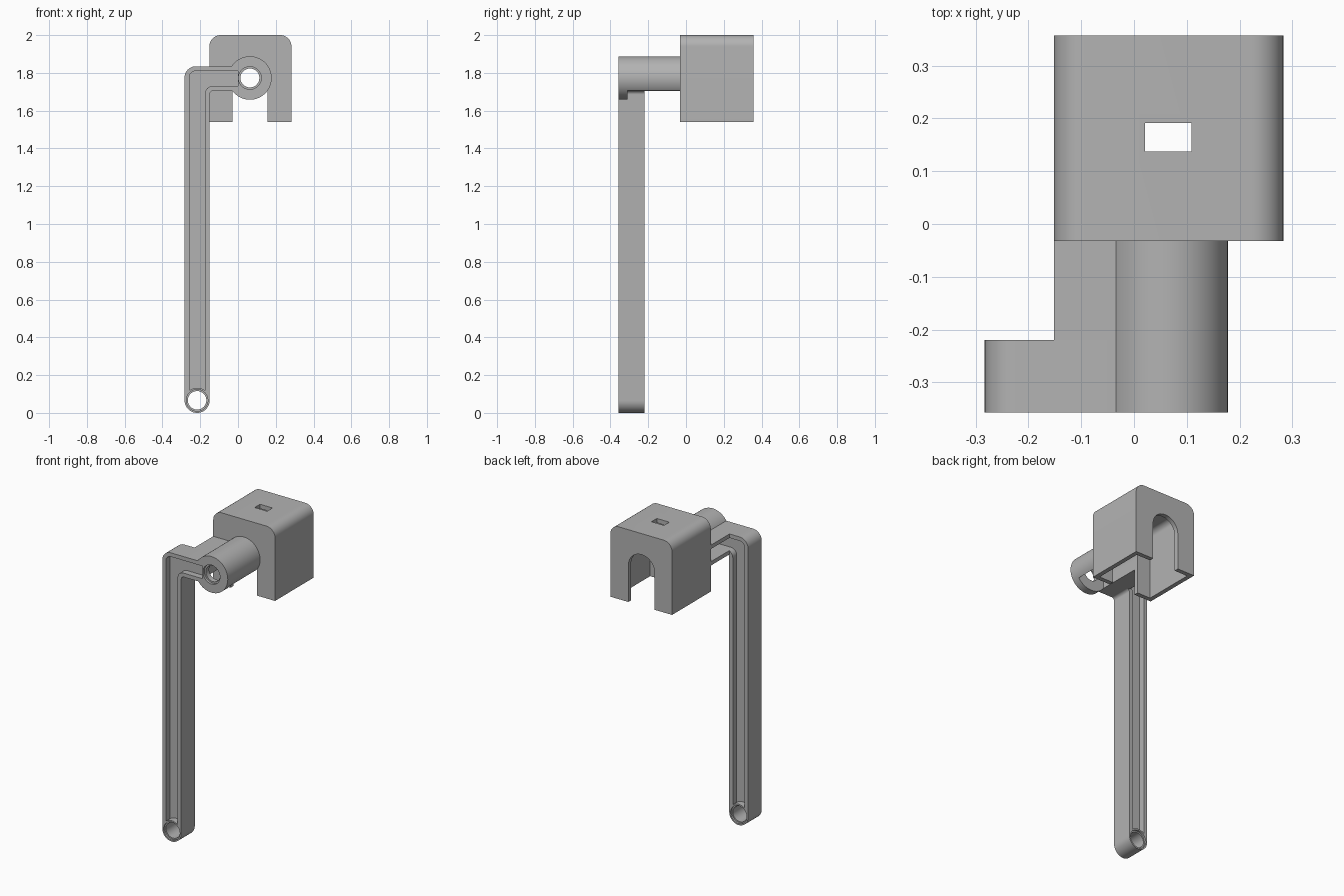
import bpy, bmesh, math
from mathutils import Vector

if "Cube" in bpy.data.objects:
    bpy.data.objects.remove(bpy.data.objects["Cube"])

gray = bpy.data.materials.new("plain_gray")
gray.use_nodes = True
color = (0.45, 0.45, 0.45, 1)
gray.diffuse_color = color
for node in gray.node_tree.nodes:
    if node.type == "BSDF_PRINCIPLED":
        node.inputs["Base Color"].default_value = color


def fillet(corners, steps=12):
    """Outline from right-angled (x, z, radius) corners."""
    out = []
    for i, (x, z, r) in enumerate(corners):
        p = Vector((x, z))
        if r == 0:
            out.append(p)
            continue
        to_prev = (Vector(corners[i - 1][:2]) - p).normalized()
        to_next = (Vector(corners[(i + 1) % len(corners)][:2]) - p).normalized()
        center = p + r * (to_prev + to_next)
        for k in range(steps + 1):
            t = k / steps * math.pi / 2
            out.append(center - r * (to_next * math.cos(t) + to_prev * math.sin(t)))
    return [p for i, p in enumerate(out) if (p - out[i - 1]).length > 1e-4]


def arc(cx, cz, r, start, end, n):
    return [Vector((cx + r * math.cos(math.radians(start + (end - start) * i / n)),
                    cz + r * math.sin(math.radians(start + (end - start) * i / n))))
            for i in range(n + 1)]


def prism(name, outline, y0, y1):
    """Extrude an x-z outline along y."""
    bm = bmesh.new()
    face = bm.faces.new([bm.verts.new((p[0], y0, p[1])) for p in outline])
    moved = bmesh.ops.extrude_face_region(bm, geom=[face])["geom"]
    bmesh.ops.translate(bm, vec=(0, y1 - y0, 0),
                        verts=[v for v in moved if isinstance(v, bmesh.types.BMVert)])
    bmesh.ops.recalc_face_normals(bm, faces=bm.faces)
    mesh = bpy.data.meshes.new(name)
    bm.to_mesh(mesh)
    bm.free()
    mesh.materials.append(gray)
    obj = bpy.data.objects.new(name, mesh)
    bpy.context.collection.objects.link(obj)
    return obj


def box(name, x0, x1, y0, y1, z0, z1):
    return prism(name, [(x0, z0), (x1, z0), (x1, z1), (x0, z1)], y0, y1)


def cylinder(name, cx, cz, r, y0, y1):
    return prism(name, arc(cx, cz, r, 0, 360, 64)[:-1], y0, y1)


def activate(obj):
    bpy.ops.object.select_all(action="DESELECT")
    obj.select_set(True)
    bpy.context.view_layer.objects.active = obj


def cut(obj, *cutters):
    activate(obj)
    for cutter in cutters:
        mod = obj.modifiers.new("cut", "BOOLEAN")
        mod.operation = "DIFFERENCE"
        mod.solver = "EXACT"
        mod.object = cutter
        bpy.ops.object.modifier_apply(modifier=mod.name)


# Main dimensions
TX, TZ, TUBE_R, SLOT_R = 0.063, 1.773, 0.115, 0.093
PX, PZ, ARM_R = -0.2165, 0.0665, 0.0665
FRONT, ARM_BACK, BLOCK_FRONT, BLOCK_BACK = -0.357, -0.22, -0.032, 0.357
LEFT, RIGHT, WALL, RIM = -0.152, 0.283, 0.028, 0.025
ARM_TOP, ARM_LOW, DEPTH = 1.835, 1.705, 0.04

# Cutters: arched slot, bores with shallow counterbores
slot = prism("slot_cutter", fillet([
    (TX - SLOT_R, 1.4, 0), (TX + SLOT_R, 1.4, 0),
    (TX + SLOT_R, TZ + SLOT_R, SLOT_R), (TX - SLOT_R, TZ + SLOT_R, SLOT_R)]),
    FRONT + 0.048, 0.5)
tube_bore = cylinder("tube_bore_cutter", TX, TZ, 0.05, -0.5, 0)
tube_step = cylinder("tube_step_cutter", TX, TZ, 0.06, -0.5, FRONT + 0.015)
pin_bore = cylinder("pin_bore_cutter", PX, PZ, 0.049, -0.5, 0)
pin_steps = [cylinder("pin_step_cutter", PX, PZ, 0.057, a, b)
             for a, b in ((-0.5, FRONT + 0.012), (ARM_BACK - 0.012, 0))]

# Cutters: L-shaped recesses on both arm faces
inner_l, inner_r = PX - ARM_R + RIM, PX + ARM_R - RIM
angle = math.degrees(math.acos((inner_r - PX) / ARM_R))


def recess(end, y0, y1):
    upper = fillet([
        (inner_r, 0.5, 0), (inner_r, ARM_LOW + RIM, 0.04), (end, ARM_LOW + RIM, 0),
        (end, ARM_TOP - RIM, 0), (inner_l, ARM_TOP - RIM, 0.035), (inner_l, 0.5, 0)])
    lower = arc(PX, PZ, ARM_R, 180 - angle, angle, 12)
    return prism("recess_cutter", upper + lower, y0, y1)


front_recess = recess(TX - 0.062, -0.5, FRONT + DEPTH)
back_recess = recess(-0.02, ARM_BACK - DEPTH, 0)

# Hollow block with arched openings and a top window
block = prism("housing_block", fillet([
    (LEFT, 1.54, 0), (RIGHT, 1.54, 0), (RIGHT, 2, 0.06), (LEFT, 2, 0.06)]),
    BLOCK_FRONT, BLOCK_BACK)
cavity = prism("cavity_cutter", fillet([
    (LEFT + WALL, 1.4, 0), (RIGHT - WALL, 1.4, 0),
    (RIGHT - WALL, 2 - WALL, 0.035), (LEFT + WALL, 2 - WALL, 0.035)]),
    BLOCK_FRONT + WALL, BLOCK_BACK - WALL)
window = box("window_cutter", 0.021, 0.109, 0.137, 0.191, 1.9, 2.1)
cut(block, cavity, slot, window)

# Tube with a closed front disc and an open underside
tube = cylinder("pivot_tube", TX, TZ, TUBE_R, FRONT, BLOCK_FRONT)
cut(tube, slot, tube_bore, tube_step, front_recess)

# Long arm with I-shaped section and a pin eye at the foot
arm = prism("lever_arm", fillet([
    (PX - ARM_R, 0, ARM_R), (PX + ARM_R, 0, ARM_R),
    (PX + ARM_R, ARM_LOW, 0.02), (TX - SLOT_R, ARM_LOW, 0),
    (TX - SLOT_R, ARM_TOP, 0), (PX - ARM_R, ARM_TOP, 0.06)]), FRONT, ARM_BACK)
cut(arm, front_recess, back_recess, pin_bore, *pin_steps)

# Flanges joining the arm to the block
flanges = [box(name, LEFT, TX - SLOT_R, ARM_BACK, BLOCK_FRONT, z, z + RIM)
           for name, z in (("lower_flange", ARM_LOW), ("upper_flange", ARM_TOP - RIM))]

# Clean up cutters and shade
for obj in list(bpy.data.objects):
    if obj.name.split(".")[0].endswith("_cutter"):
        bpy.data.objects.remove(obj)
for obj in (block, tube, arm, *flanges):
    activate(obj)
    bpy.ops.object.shade_smooth_by_angle(angle=math.radians(30))
